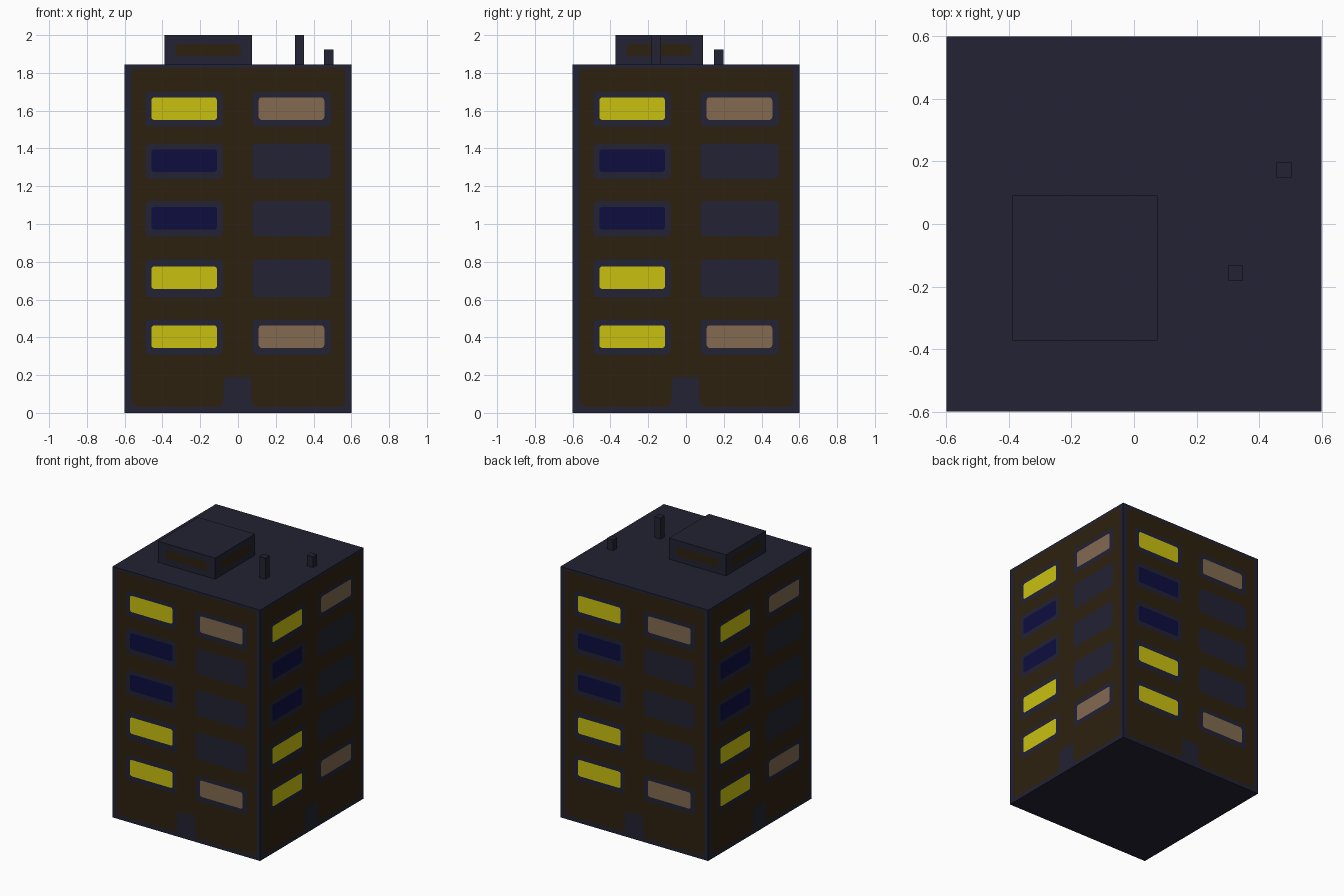
import bpy, bmesh, math
from mathutils import Vector, Matrix
from mathutils.geometry import tessellate_polygon

if "Cube" in bpy.data.objects:
    bpy.data.objects.remove(bpy.data.objects["Cube"])


def material(name, rgb):
    m = bpy.data.materials.new(name)
    m.diffuse_color = (*rgb, 1)
    m.use_nodes = True
    m.node_tree.nodes["Principled BSDF"].inputs["Base Color"].default_value = m.diffuse_color
    return m


NAVY, BROWN, YELLOW, TAN, BLUE = range(5)
MATS = [
    material("dark slate", (0.0160, 0.0160, 0.0331)),
    material("dark brown", (0.0262, 0.0152, 0.0048)),
    material("lit yellow", (0.5840, 0.5270, 0.0052)),
    material("dim tan", (0.2230, 0.1441, 0.0802)),
    material("deep blue", (0.0040, 0.0040, 0.0513)),
]


def outline(corners, steps=3):
    """Closed 2D outline; each corner is (x, z, radius)."""
    pts, n = [], len(corners)
    for i, (x, z, r) in enumerate(corners):
        p = Vector((x, z))
        if r == 0:
            pts.append(p)
            continue
        a = p + (Vector(corners[i - 1][:2]) - p).normalized() * r
        b = p + (Vector(corners[(i + 1) % n][:2]) - p).normalized() * r
        c = a + b - p
        for s in range(steps + 1):
            t = s / steps * math.pi / 2
            pts.append(c + (a - c) * math.cos(t) + (b - c) * math.sin(t))
    return pts


def rect(x0, x1, z0, z1, r=0.0):
    return outline([(x0, z0, r), (x1, z0, r), (x1, z1, r), (x0, z1, r)])


def fill(bm, loops, mat, place):
    """Flat region: first loop is the outside, the others are holes."""
    flat = [p for loop in loops for p in loop]
    verts = [bm.verts.new(place @ Vector((p.x, 0, p.y))) for p in flat]
    for tri in tessellate_polygon([[p.to_3d() for p in loop] for loop in loops]):
        a, b, c = (flat[i] for i in tri)
        area = (b - a).cross(c - a)
        if abs(area) < 1e-10:
            continue
        order = tri if area > 0 else tuple(reversed(tri))
        bm.faces.new([verts[i] for i in order]).material_index = mat


def block(name, half, z0, z1, centre, regions):
    """Square block whose four sides carry the same inlaid regions."""
    bm = bmesh.new()
    base = Matrix.Translation((centre[0], centre[1], 0))
    for k in range(4):
        place = base @ Matrix.Rotation(k * math.pi / 2, 4, 'Z') @ Matrix.Translation((0, -half, 0))
        for mat, loops in regions:
            fill(bm, loops, mat, place)
    square = [(-half, -half), (half, -half), (half, half), (-half, half)]
    for z, ring in ((z1, square), (z0, square[::-1])):
        bm.faces.new([bm.verts.new(base @ Vector((x, y, z))) for x, y in ring])
    bmesh.ops.remove_doubles(bm, verts=bm.verts[:], dist=1e-5)
    mesh = bpy.data.meshes.new(name)
    bm.to_mesh(mesh)
    bm.free()
    for m in MATS:
        mesh.materials.append(m)
    ob = bpy.data.objects.new(name, mesh)
    bpy.context.collection.objects.link(ob)
    return ob


# Tower facade: slate border, brown wall notched by the door, framed windows
ROOF = 1.845
border = rect(-0.6, 0.6, 0, ROOF)
wall = outline([(-0.563, 0.03, 0.035), (-0.076, 0.03, 0.035), (-0.076, 0.188, 0.015),
                (0.072, 0.188, 0.015), (0.072, 0.03, 0.035), (0.57, 0.03, 0.035),
                (0.57, 1.825, 0.025), (-0.563, 1.825, 0.025)])
frames, facade = [], []
# rows: frame bottom, frame top, left pane, right pane
rows = [(0.307, 0.494, YELLOW, TAN), (0.612, 0.813, YELLOW, None),
        (0.933, 1.122, BLUE, None), (1.238, 1.427, BLUE, None),
        (1.515, 1.700, YELLOW, TAN)]
for z0, z1, left, right in rows:
    for x0, x1, px0, px1, pane in ((-0.49, -0.08, -0.459, -0.111, left),
                                   (0.077, 0.493, 0.109, 0.457, right)):
        frame = rect(x0, x1, z0, z1, 0.025)
        frames.append(frame)
        if pane is None:
            facade.append((NAVY, [frame]))
        else:
            mid = (z0 + z1) / 2 + 0.003
            glass = rect(px0, px1, mid - 0.06, mid + 0.06, 0.017)
            facade += [(NAVY, [frame, glass]), (pane, [glass])]
facade += [(NAVY, [border, wall]), (BROWN, [wall] + frames)]
block("tower", 0.6, 0, ROOF, (0, 0), facade)

# Rooftop plant room with a brown band on each side
side = rect(-0.232, 0.232, ROOF, 2.0)
band = rect(-0.173, 0.172, 1.89, 1.952, 0.02)
block("roof_room", 0.232, ROOF, 2.0, (-0.157, -0.141),
      [(NAVY, [side, band]), (BROWN, [band])])

# Two square chimneys
for name, centre, top in (("tall_chimney", (0.325, -0.157), 2.0),
                          ("short_chimney", (0.48, 0.173), 1.925)):
    block(name, 0.0245, ROOF, top, centre,
          [(NAVY, [rect(-0.0245, 0.0245, ROOF, top)])])
